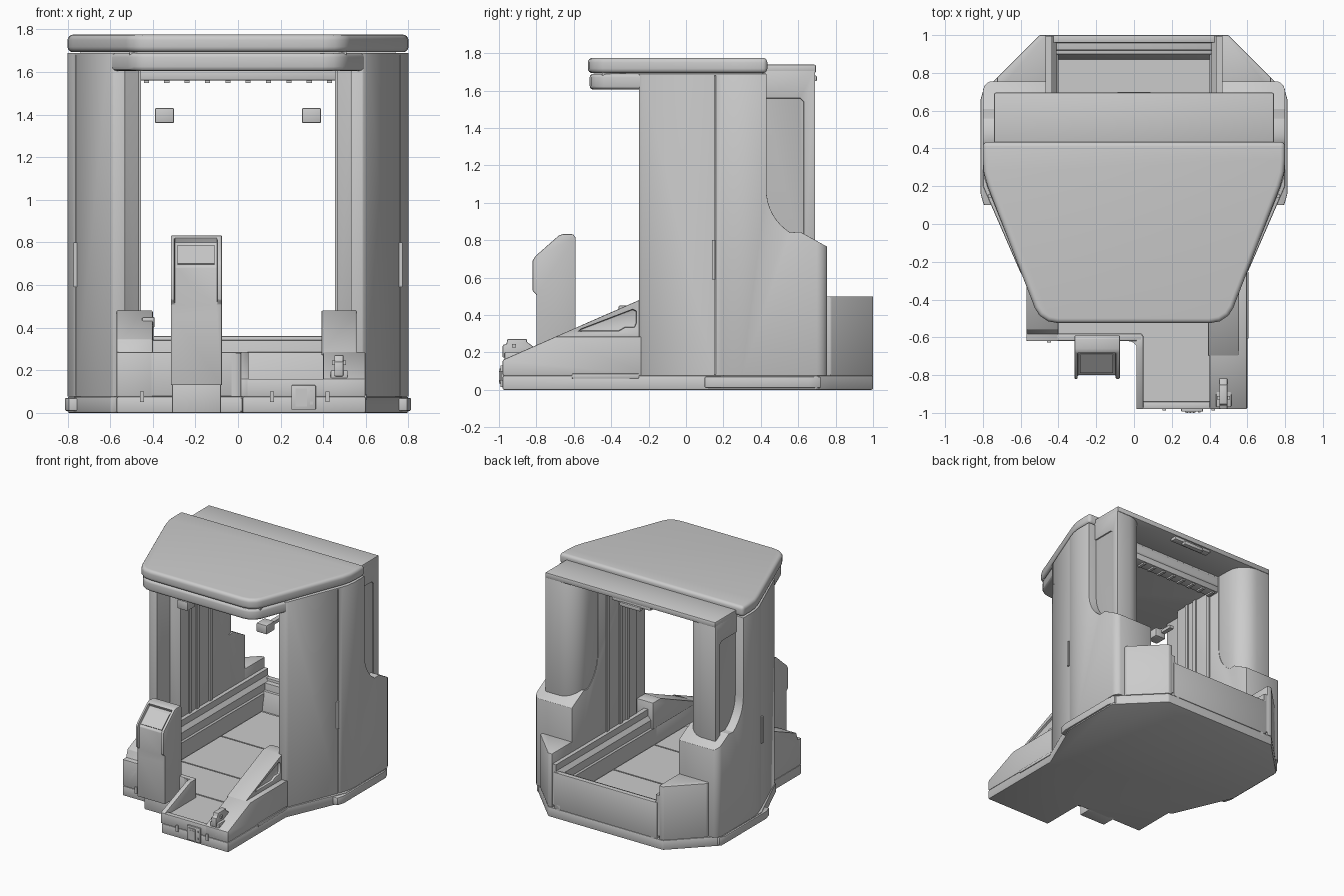
import bpy, bmesh, math

if "Cube" in bpy.data.objects:
    bpy.data.objects.remove(bpy.data.objects["Cube"])

cutters = []


def prism(name, pts, lo, hi, axis='z', bevel=0.0, segs=2, mirror=False, cut=None):
    """Extrude a 2D outline along an axis: z->(x,y), x->(y,z), y->(x,z)."""
    place = {'z': lambda a, b, c: (a, b, c),
             'x': lambda a, b, c: (c, a, b),
             'y': lambda a, b, c: (a, c, b)}[axis]
    bm = bmesh.new()
    bottom = [bm.verts.new(place(a, b, lo)) for a, b in pts]
    top = [bm.verts.new(place(a, b, hi)) for a, b in pts]
    n = len(pts)
    bm.faces.new(bottom)
    bm.faces.new(top)
    for i in range(n):
        j = (i + 1) % n
        bm.faces.new((bottom[i], bottom[j], top[j], top[i]))
    bmesh.ops.recalc_face_normals(bm, faces=bm.faces)
    mesh = bpy.data.meshes.new(name)
    bm.to_mesh(mesh)
    bm.free()
    ob = bpy.data.objects.new(name, mesh)
    bpy.context.collection.objects.link(ob)
    for operation, cutter in (cut or []):
        m = ob.modifiers.new('cut', 'BOOLEAN')
        m.operation, m.object, m.solver = operation, cutter, 'EXACT'
    if bevel:
        m = ob.modifiers.new('bevel', 'BEVEL')
        m.width, m.segments, m.limit_method = bevel, segs, 'ANGLE'
        m.angle_limit = math.radians(35)
    if mirror:
        ob.modifiers.new('mirror', 'MIRROR').use_mirror_merge = False
    return ob


def box(name, x0, x1, y0, y1, z0, z1, **kw):
    return prism(name, [(x0, y0), (x1, y0), (x1, y1), (x0, y1)], z0, z1, **kw)


def cutter(*args, **kw):
    ob = prism(*args, **kw)
    ob.hide_render = True
    cutters.append(ob)
    return ob


def arc(cx, cy, r, a0, a1, n=6):
    return [(cx + r * math.cos(math.radians(a0 + (a1 - a0) * i / n)),
             cy + r * math.sin(math.radians(a0 + (a1 - a0) * i / n))) for i in range(n + 1)]


def both(half):
    """Close a right-hand outline with its left-hand copy."""
    return half + [(-x, y) for x, y in reversed(half)]


# Base slab and inner floor
base = [(-.57, -.62), (.02, -.62), (.02, -.98), (.60, -.98), (.60, -.26), (.80, .20), (.80, .70),
        (.72, .78), (.50, 1.0), (-.50, 1.0), (-.72, .78), (-.80, .70), (-.80, .20), (-.60, -.26),
        (-.57, -.28)]
prism('base_slab', base, 0, .076, bevel=.008)
box('main_floor', -.46, .46, -.60, .95, .07, .14)
box('tray_floor', .04, .45, -.96, -.55, .07, .14)
for i, (y0, y1) in enumerate([(-.55, -.17), (-.16, .34), (.35, .85)]):
    box(f'floor_panel_{i}', -.39, .39, y0, y1, .13, .147)
prism('side_skirt', [(.74, .10), (.795, .10), (.812, .16), (.812, .66), (.795, .72), (.74, .72)],
      .01, .07, bevel=.006, mirror=True)

# Side columns: plan outline trimmed by the stepped side profile
side = ([(-.30, .07), (.755, .07), (.755, .765), (.61, .845)] +
        arc(.70, 1.07, .27, 238, 180, 8) + [(.43, 1.70), (-.30, 1.70)])
trim = cutter('column_trim', side, .3, 1.0, 'x')
seam = cutter('seam_cut', [(.785, .153), (.85, .153), (.85, .159), (.75, .159), (.745, .153)], .08, 1.68)
plan = ([(.53, -.25), (.585, -.25), (.605, -.235), (.775, .19), (.79, .235), (.80, .30), (.80, .70)] +
        arc(.74, .70, .06, 15, 90, 4) + [(.465, .76), (.465, -.05), (.53, -.09)])
prism('side_column', plan, .076, 1.69, bevel=.012, mirror=True,
      cut=[('INTERSECT', trim), ('DIFFERENCE', seam)])
box('column_tab', .755, .772, .140, .156, .59, .80, mirror=True)
for i, y in enumerate((.05, .14, .30)):
    box(f'column_rail_{i}', .455, .48, y, y + .03, .40, 1.62, mirror=True)

# Rear pillars with a curved inner side and a recessed outer panel
panel = cutter('panel_cut', [(.40, .70), (.63, .70), (.63, 1.54), (.61, 1.56), (.40, 1.56)], .73, .80, 'x')
pillar = [(.74, .41), (.74, .69), (.62, .69)] + arc(.62, .54, .15, 100, 180, 8) + [(.468, .41)]
prism('rear_pillar', pillar, .70, 1.71, bevel=.008, mirror=True, cut=[('DIFFERENCE', panel)])

# Roof: upper cap, lower lip, rear shelf
roof = both([(.40, -.525), (.455, -.515), (.50, -.485), (.525, -.445), (.775, .20), (.795, .27),
             (.80, .34), (.80, .435)][::-1])
prism('roof_cap', roof, 1.693, 1.775, bevel=.025, segs=4)
lip = both([(.785, .425), (.785, .27), (.765, .21), (.517, -.44), (.49, -.48), (.45, -.507), (.40, -.515)])
prism('roof_lip', lip, 1.605, 1.69, bevel=.02, segs=3)
box('roof_seam', -.51, .51, -.45, .42, 1.68, 1.70)
box('rear_roof', -.74, .74, .41, .695, 1.695, 1.738, bevel=.008)
box('rear_latch', -.17, .17, .63, .685, 1.67, 1.70, bevel=.008)
box('rear_latch_grip', -.09, .09, .66, .70, 1.65, 1.68, bevel=.006)

# Light bar with its row of small bumps, and the two hanging sensors
box('light_bar', -.47, .47, .33, .42, 1.56, 1.61, bevel=.005)
for i in range(10):
    x = -.43 + i * .86 / 9
    box(f'bar_bump_{i}', x - .012, x + .012, .34, .41, 1.548, 1.565)
box('sensor', .30, .39, -.20, -.10, 1.36, 1.43, bevel=.006, mirror=True)
box('sensor_arm', .35, .385, -.11, .0, 1.40, 1.425, mirror=True)

# Rear corner blocks, side rails and back wall
prism('rear_corner', [(.465, .70), (.465, 1.0), (.50, 1.0), (.725, .775), (.725, .70)],
      .076, .50, bevel=.006, mirror=True)
prism('side_rail', [(.40, .10), (.47, .10), (.47, .42), (.435, .42), (.435, .37), (.41, .34), (.41, .28),
                    (.40, .27)], -.24, .995, 'y', mirror=True)
prism('back_wall', [(1.0, .076), (1.0, .36), (.96, .36), (.96, .34), (.92, .34), (.92, .285), (.90, .285),
                    (.87, .13), (.87, .076)], -.45, .45, 'x', bevel=.004)
for s in (-1, 1):
    box(f'back_clip_{s}', s * .41 - .015, s * .41 + .015, .99, 1.0, .05, .11)

# Front wedges on both sides, the right one with a triangular pocket
pocket = cutter('pocket_cut', [(-.57, .315), (-.36, .315), (-.325, .335), (-.275, .335), (-.265, .36),
                               (-.265, .42), (-.285, .43), (-.56, .325)], .535, .70, 'x')
prism('right_wedge_lower', [(-.98, .076), (-.98, .16), (-.695, .285), (-.20, .285), (-.20, .076)],
      .40, .598, 'x', bevel=.006)
prism('right_wedge_upper', [(-.70, .27), (-.70, .283), (-.25, .48), (-.15, .48), (-.15, .27)],
      .392, .555, 'x', bevel=.006, cut=[('DIFFERENCE', pocket)])
prism('left_wedge', [(-.62, .076), (-.62, .285), (-.58, .285), (-.56, .345), (-.25, .48), (-.15, .48),
                     (-.15, .076)], -.57, -.40, 'x', bevel=.006)
box('left_wedge_bracket', -.45, -.392, -.36, -.25, .40, .45, bevel=.006)
box('left_wedge_hook', -.42, -.395, -.40, -.30, .345, .41)

# Front wall and tray walls
box('front_wall', -.57, .045, -.62, -.58, .076, .285, bevel=.008)
prism('tray_left_wall', [(-.98, .076), (-.98, .16), (-.66, .285), (-.59, .285), (-.59, .076)],
      .012, .05, 'x', bevel=.006)
box('tray_front_wall', .02, .598, -.98, -.94, .076, .16, bevel=.006)
prism('wall_corner_fillet', [(.02, -.62), (.02, -.67)] + arc(-.03, -.67, .05, 0, 90, 5), .076, .28)
box('side_slot_trim', .59, .606, -.61, -.25, .06, .087, bevel=.006)
for i, (x, y) in enumerate([(-.45, -.62), (.16, -.98), (.42, -.98)]):
    box(f'front_clip_{i}', x - .01, x + .01, y - .008, y + .01, .05, .10)

# Power socket plate
box('socket_plate', .25, .365, -.993, -.97, .015, .13, bevel=.004)
box('socket_inset', .27, .325, -.998, -.97, .03, .115)
for i in range(3):
    x = .278 + i * .017
    box(f'socket_bar_{i}', x, x + .008, -1.0, -.98, .04, .10)
for z in (.04, .095):
    box('socket_screw', .338, .352, -.997, -.98, z, z + .013)

# Tube latch on the right wedge
box('latch_foot', .435, .515, -.97, -.82, .15, .20, bevel=.006)
prism('latch_body', [(-.98, .17), (-.98, .24), (-.96, .245), (-.955, .272), (-.85, .272), (-.85, .255),
                     (-.80, .22)], .452, .495, 'x', bevel=.006)
box('latch_pin', .44, .507, -.93, -.91, .225, .245)

# Control tower with recessed sloping display
display = cutter('display_cut', [(-.67, .80), (-.80, .685), (-.80, .45), (-.95, .45), (-.95, .85), (-.72, .87)],
                 -.298, -.097, 'x')
prism('control_tower', [(-.80, .13), (-.80, .51), (-.82, .53), (-.82, .69), (-.805, .715), (-.68, .825),
                        (-.66, .832), (-.605, .832), (-.59, .815), (-.59, .13)],
      -.315, -.075, 'x', bevel=.005, cut=[('DIFFERENCE', display)])
box('tower_foot', -.31, -.08, -.72, -.59, 0, .14, bevel=.005)
prism('display_glass', [(-.692, .789), (-.79, .702), (-.78, .69), (-.68, .779)], -.285, -.11, 'x')

# Apply modifiers, drop cutters, smooth the curved areas
bpy.ops.object.select_all(action='SELECT')
bpy.context.view_layer.objects.active = bpy.data.objects['base_slab']
bpy.ops.object.convert(target='MESH')
for c in cutters:
    bpy.data.objects.remove(c)
bpy.ops.object.select_all(action='SELECT')
bpy.context.view_layer.objects.active = bpy.data.objects['base_slab']
bpy.ops.object.shade_smooth_by_angle(angle=math.radians(30))
